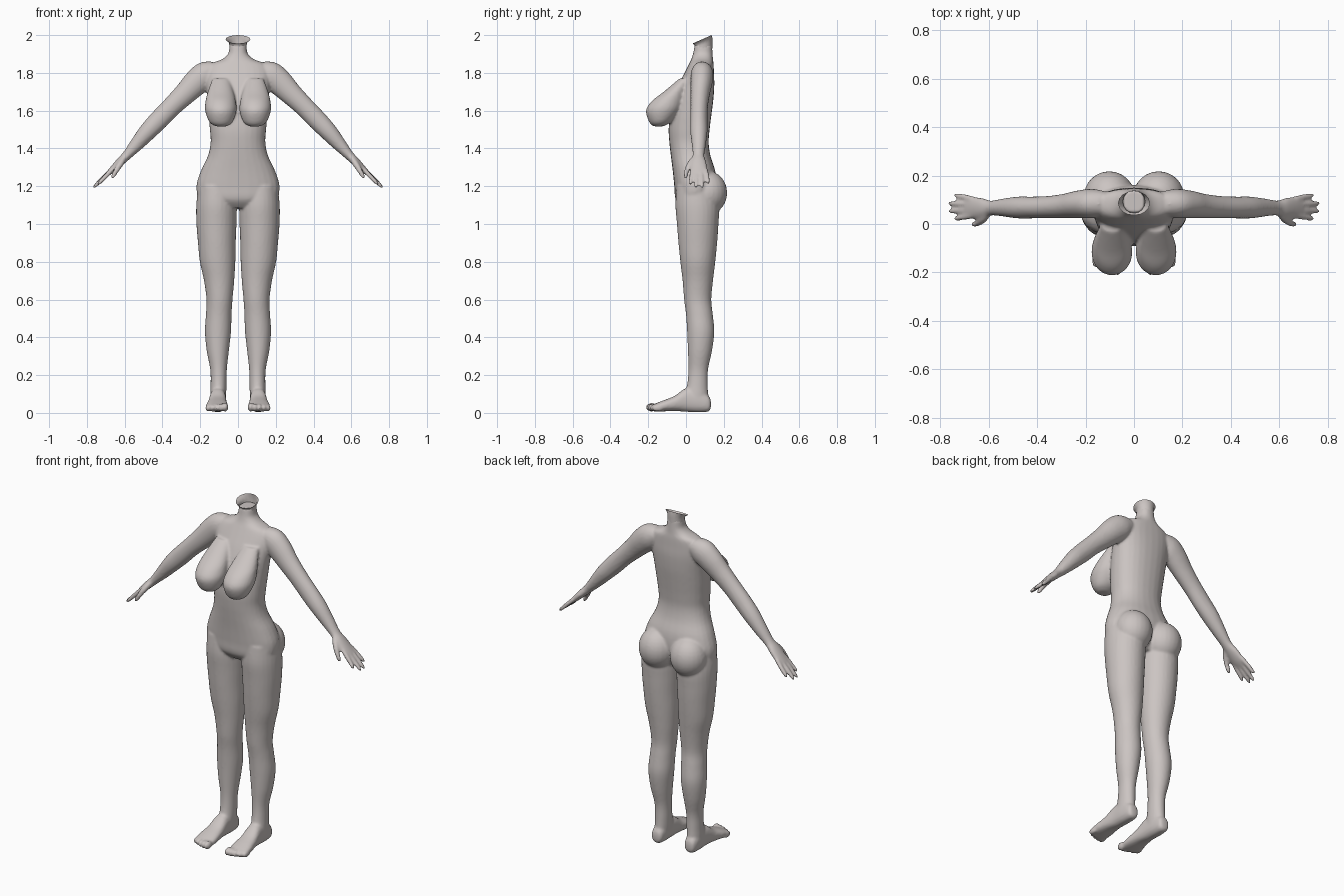
import bpy, bmesh, math
from mathutils import Vector, Matrix

skin = bpy.data.materials.new("pale warm grey")
skin.diffuse_color = (0.60, 0.555, 0.54, 1)


def spline(keys, steps):
    """Catmull-Rom resample of rows of numbers."""
    out = []
    for i in range(len(keys) - 1):
        a, b = keys[i], keys[i + 1]
        p = keys[i - 1] if i else a
        q = keys[i + 2] if i + 2 < len(keys) else b
        for k in range(steps):
            t = k / steps
            out.append([0.5 * (2 * y + (z - x) * t + (2 * x - 5 * y + 4 * z - w) * t * t
                        + (3 * y - x - 3 * z + w) * t ** 3) for x, y, z, w in zip(p, a, b, q)])
    return out + [list(keys[-1])]


def loft(bm, rings, n=28, power=2.0, cap=True):
    """rings: (centre, half axis u, half axis v)"""
    new, loops = [], []
    for c, u, v in rings:
        loop = []
        for i in range(n):
            a = 2 * math.pi * i / n
            x, y = math.cos(a), math.sin(a)
            x = math.copysign(abs(x) ** (2 / power), x)
            y = math.copysign(abs(y) ** (2 / power), y)
            loop.append(bm.verts.new(c + u * x + v * y))
        loops.append(loop)
    for a, b in zip(loops, loops[1:]):
        for i in range(n):
            j = (i + 1) % n
            new.append(bm.faces.new((a[i], a[j], b[j], b[i])))
    if cap:
        new += [bm.faces.new(loops[0]), bm.faces.new(loops[-1])]
    bmesh.ops.recalc_face_normals(bm, faces=new)


def column(bm, keys, s=1, power=2.0):
    """Upright loft from rows of (z, x, half width, y front, y back)."""
    loft(bm, [(Vector((s * x, (f + b) / 2, z)), Vector((w, 0, 0)), Vector((0, (b - f) / 2, 0)))
              for z, x, w, f, b in spline(keys, 4)], power=power)


def limb(bm, keys, s=1, n=20, steps=4):
    """Loft along a path from rows of (x, y, z, thickness, half width)."""
    rows = spline(keys, steps)
    rings = []
    for i, (x, y, z, t, w) in enumerate(rows):
        d = Vector(rows[min(i + 1, len(rows) - 1)][:3]) - Vector(rows[max(i - 1, 0)][:3])
        v = Vector((0, 1, 0))
        u = d.cross(v).normalized()
        v = u.cross(d).normalized()
        m = Vector((s, 1, 1))
        rings.append((Vector((x, y, z)) * m, u * t * m, v * w * m))
    loft(bm, rings, n)


def ball(bm, c, r, s=1):
    bmesh.ops.create_uvsphere(bm, u_segments=24, v_segments=16, radius=1,
                              matrix=Matrix.Translation((s * c[0], c[1], c[2])) @ Matrix.Diagonal((*r, 1)))


def finish(bm, name):
    me = bpy.data.meshes.new(name)
    bm.to_mesh(me)
    bm.free()
    me.materials.append(skin)
    me.shade_smooth()
    ob = bpy.data.objects.new(name, me)
    bpy.context.collection.objects.link(ob)
    return ob


bm = bmesh.new()

# torso and neck
column(bm, [(1.085, 0, .10, -.02, .12), (1.13, 0, .20, -.055, .14), (1.2, 0, .22, -.062, .16),
            (1.28, 0, .197, -.07, .155), (1.36, 0, .16, -.08, .13), (1.43, 0, .145, -.088, .12),
            (1.5, 0, .149, -.092, .125), (1.58, 0, .156, -.085, .135), (1.66, 0, .162, -.07, .145),
            (1.74, 0, .17, -.038, .15), (1.8, 0, .172, -.008, .148), (1.845, 0, .15, .015, .146),
            (1.872, 0, .085, .028, .143), (1.9, 0, .053, .037, .141), (1.93, 0, .046, .043, .139),
            (1.95, 0, .045, .046, .138)], power=2.25)

for s in (1, -1):
    # bust
    column(bm, [(1.517, .088, .03, -.172, -.12), (1.54, .09, .062, -.195, -.08),
                (1.6, .091, .083, -.212, -.03), (1.65, .092, .08, -.182, -.01),
                (1.7, .092, .068, -.118, 0), (1.77, .09, .045, -.035, .03)], s)
    # seat
    ball(bm, (.102, .115, 1.165), (.105, .103, .115), s)
    # legs
    column(bm, [(1.2, .115, .095, -.05, .15), (1.1, .114, .107, -.056, .175),
                (1.0, .114, .106, -.048, .172), (.9, .112, .1, -.04, .165),
                (.8, .108, .094, -.03, .155), (.7, .1, .08, -.018, .143),
                (.6, .098, .069, -.01, .134), (.52, .102, .068, 0, .142),
                (.43, .106, .069, .006, .15), (.33, .107, .059, .01, .138),
                (.23, .103, .044, .013, .117), (.15, .103, .042, .006, .115),
                (.09, .105, .042, -.01, .118), (.04, .107, .038, -.02, .12)], s)
    # feet
    loft(bm, [(Vector((s * x, y, (lo + hi) / 2)), Vector((w, 0, 0)), Vector((0, 0, (hi - lo) / 2)))
              for y, x, w, lo, hi in spline([(.132, .107, .015, .03, .06), (.12, .107, .032, .008, .09),
              (.07, .107, .04, .003, .12), (0, .107, .043, .006, .13), (-.06, .109, .05, .01, .09),
              (-.12, .111, .058, .008, .066), (-.165, .111, .056, .008, .048),
              (-.175, .111, .045, .012, .04)], 4)], power=2.4)
    # toes
    for i in range(5):
        ball(bm, (.067 + .0235 * i, -.183 + .004 * i * i / 2, .03 - .001 * i),
             (.0165 if i == 0 else .0115, .029, .023 - .001 * i), s)
    # arms and palms
    limb(bm, [(.12, .085, 1.815, .05, .05), (.17, .085, 1.79, .072, .06), (.22, .082, 1.75, .07, .058),
              (.28, .075, 1.69, .06, .051), (.35, .07, 1.622, .053, .046), (.42, .068, 1.55, .052, .045),
              (.48, .068, 1.487, .047, .045), (.54, .068, 1.418, .036, .037),
              (.59, .066, 1.362, .025, .031), (.625, .065, 1.328, .022, .042),
              (.665, .068, 1.288, .017, .046), (.69, .07, 1.265, .012, .043)], s)
    # fingers: knuckle y, tip x, tip y, tip z
    for ky, tx, ty, tz in ((.034, .742, .022, 1.208), (.058, .766, .053, 1.192),
                           (.081, .766, .086, 1.193), (.104, .742, .12, 1.213)):
        a, b = Vector((.667, ky, 1.287)), Vector((tx, ty, tz))
        limb(bm, [(*a.lerp(b, t), r, r) for t, r in
                  ((0, .012), (.35, .0125), (.7, .0115), (.93, .009), (1, .004))], s, 12, 2)
    # thumbs
    limb(bm, [(.605, .045, 1.345, .016, .018), (.625, .02, 1.315, .017, .017), (.645, .004, 1.282, .014, .013),
              (.662, -.001, 1.252, .011, .011), (.668, -.002, 1.238, .004, .004)], s, 12, 3)

# fuse the parts into one smooth skin
body = finish(bm, "body")
rm = body.modifiers.new("fuse", 'REMESH')
rm.mode = 'VOXEL'
rm.voxel_size = 0.0075
rm.use_smooth_shade = True
sm = body.modifiers.new("soften", 'SMOOTH')
sm.factor = 0.5
sm.iterations = 4

# open, flared neck rim, lower at the front
bm = bmesh.new()
loft(bm, [(Vector((0, y, z)), Vector((w, 0, 0)), Vector((0, d, tilt)))
          for z, y, w, d, tilt in ((1.93, .091, .046, .048, 0), (1.95, .092, .046, .047, .012),
                                   (1.967, .092, .05, .047, .02), (1.978, .086, .066, .05, .022))],
     n=16, cap=False)
rim = finish(bm, "neck_rim")
